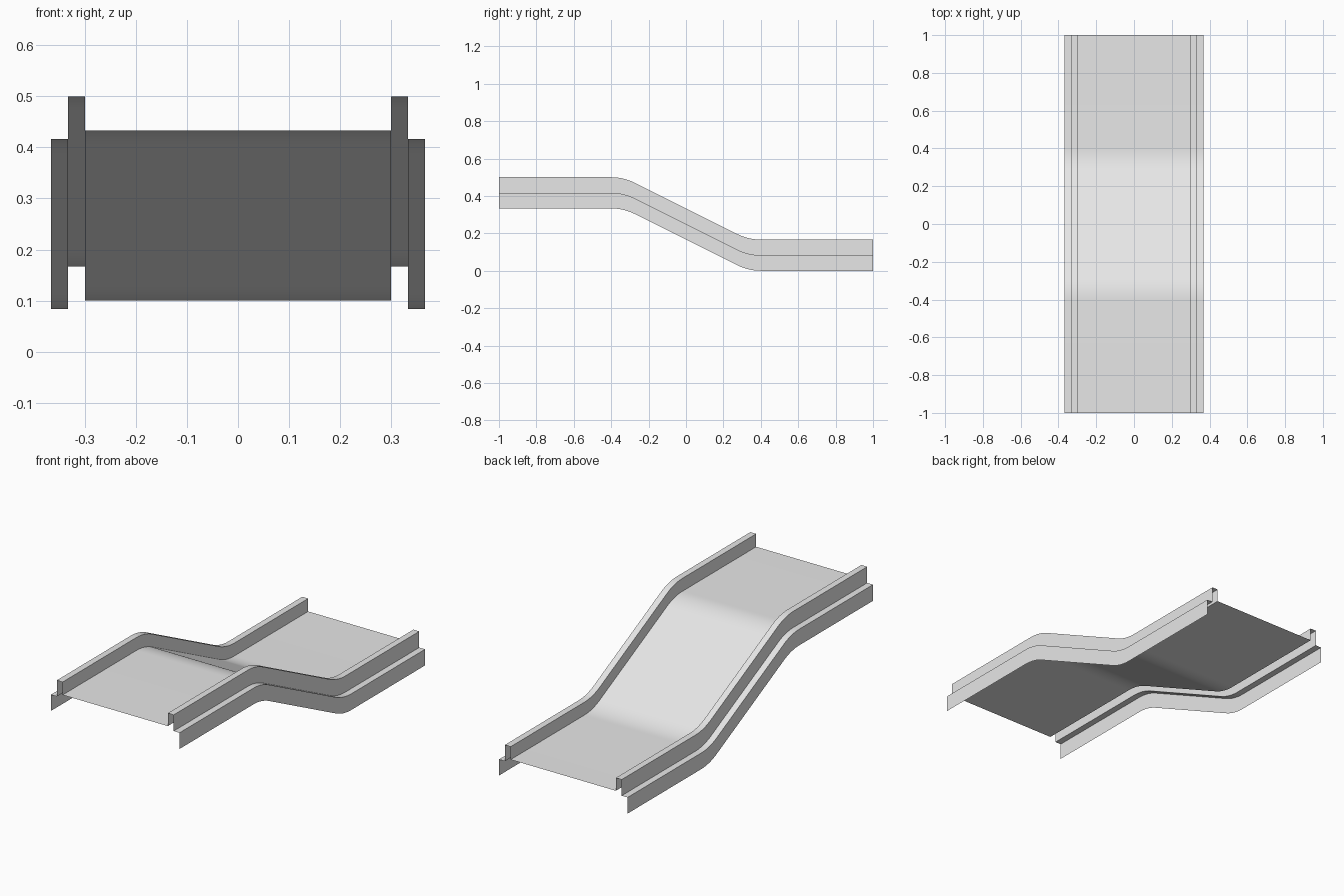
import bpy
import bmesh
import math

if "Cube" in bpy.data.objects:
    bpy.data.objects.remove(bpy.data.objects["Cube"])

grey = bpy.data.materials.new("light grey")
grey.diffuse_color = (0.8, 0.8, 0.8, 1)
grey.use_nodes = True
grey.node_tree.nodes["Principled BSDF"].inputs["Base Color"].default_value = grey.diffuse_color


def bend_path(steps=8):
    """Base height along y: high flat, rounded bend, slope, rounded bend, low flat."""
    angle = math.atan(0.5)
    radius = (0.4 - 1 / 3) / math.tan(angle / 2)
    bend = []
    for i in range(steps + 1):
        a = angle * i / steps
        bend.append((-0.4 + radius * math.sin(a),
                     1 / 3 - radius * (1 - math.cos(a))))
    upper = [(-1.0, 1 / 3)] + bend
    # The lower half is the upper half turned about the middle of the slope
    lower = [(-y, 1 / 3 - z) for y, z in reversed(upper)]
    return upper + lower


def sweep(name, profile, path):
    """Sweep an open x/z profile (listed from -x to +x) along the path."""
    bm = bmesh.new()
    rows = [[bm.verts.new((x, y, base + z)) for x, z in profile]
            for y, base in path]
    for r0, r1 in zip(rows, rows[1:]):
        for i in range(len(profile) - 1):
            bm.faces.new((r0[i], r0[i + 1], r1[i + 1], r1[i]))
    mesh = bpy.data.meshes.new(name)
    bm.to_mesh(mesh)
    bm.free()
    mesh.materials.append(grey)
    obj = bpy.data.objects.new(name, mesh)
    bpy.context.collection.objects.link(obj)
    bpy.ops.object.select_all(action='DESELECT')
    obj.select_set(True)
    bpy.context.view_layer.objects.active = obj
    bpy.ops.object.shade_smooth_by_angle(angle=math.radians(30))
    return obj


path = bend_path()

# Thin sloping deck
sweep("deck", [(-0.3, 0.1), (0.3, 0.1)], path)

# Stepped open side rails
rail = [(0.3, 0.1), (0.3, 1 / 6), (1 / 3, 1 / 6),
        (1 / 3, 1 / 12), (0.3667, 1 / 12), (0.3667, 0.0)]
sweep("right_rail", rail, path)
sweep("left_rail", [(-x, z) for x, z in reversed(rail)], path)
